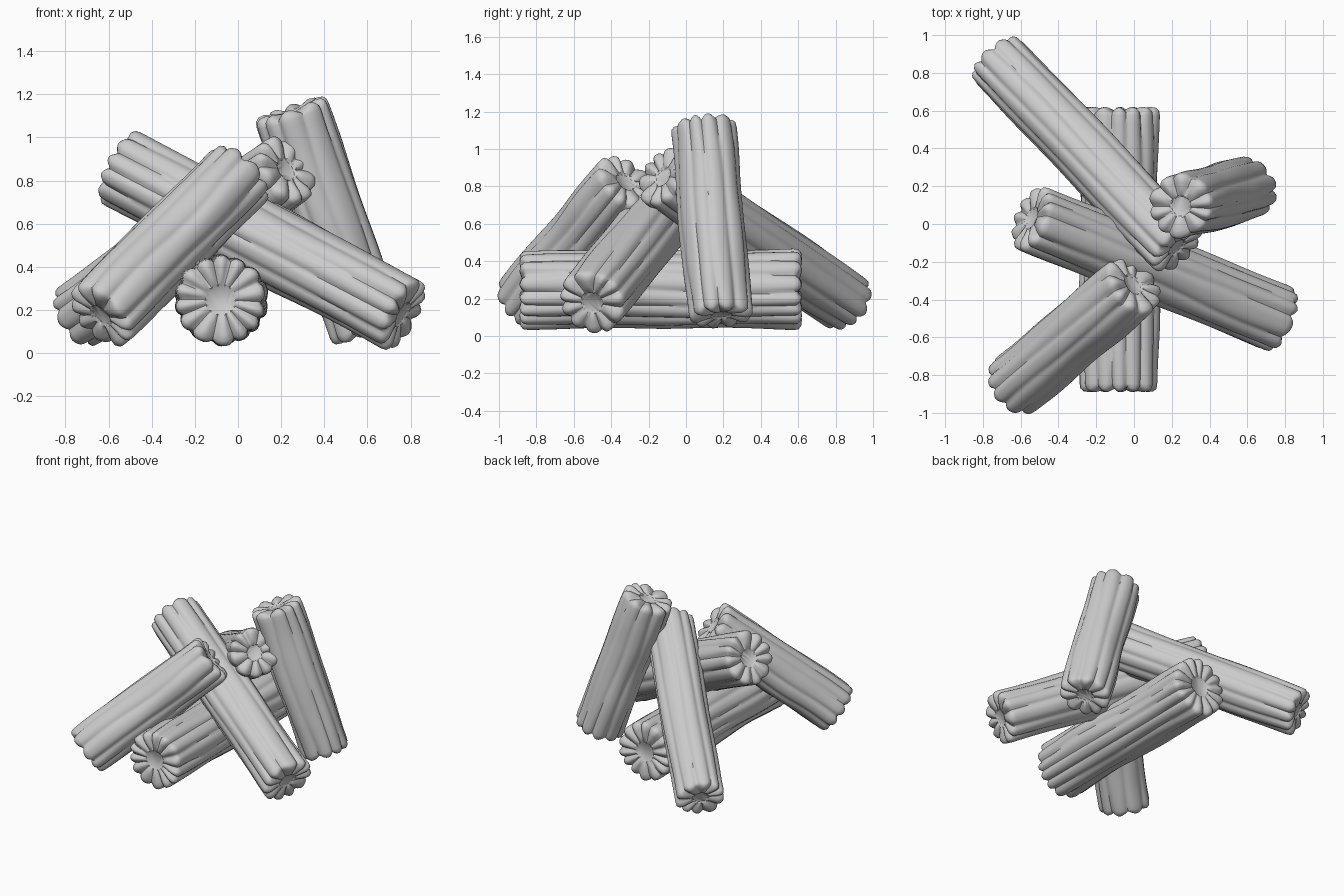
import bpy, bmesh, math, random
from mathutils import Vector, noise

cube = bpy.data.objects.get("Cube")
if cube:
    bpy.data.objects.remove(cube, do_unlink=True)

random.seed(4)
SIDES, RINGS = 96, 30

wood = bpy.data.materials.new("grey_wood")
wood.use_nodes = True
GREY = (0.6, 0.6, 0.6, 1)
wood.diffuse_color = GREY
wood.node_tree.nodes["Principled BSDF"].inputs["Base Color"].default_value = GREY


def make_log(name, start, end, radius, lobes):
    """Fluted log between two end centres, with pleated, slightly dished caps."""
    start, end = Vector(start), Vector(end)
    axis = end - start
    length = axis.length
    seed = random.uniform(0, 50)

    def crease(angle, t):
        # 0 on a lobe's crown, 1 in the valley between lobes
        warp = 0.35 * math.sin(2 * angle + seed) + 0.3 * math.sin(3 * angle - seed)
        warp += 0.6 * noise.noise(Vector((math.cos(angle), math.sin(angle), t * 2 + seed)))
        return 1 - abs(math.sin(lobes * angle / 2 + warp))

    def point(angle, t, scale, z):
        c, s = math.cos(angle), math.sin(angle)
        fold = crease(angle, t)
        edge = abs(2 * t - 1) ** 4
        bump = 0.09 * noise.noise(Vector((c * 1.2, s * 1.2, t * 2.5 + seed)))
        depth = (0.07 + 0.05 * edge) * fold ** 1.5
        r = radius * scale * (1.0 + bump - depth)
        return Vector((r * c, r * s, z)), fold

    # Rows of (position along, radius scale, inset from the end, pleat depth)
    cap = [(0.30, 0.030, 0.0), (0.36, 0.016, 0.006), (0.55, 0.008, 0.018),
           (0.75, 0.0, 0.026), (0.90, 0.004, 0.026), (0.98, 0.018, 0.016)]
    rows = [(0, s, inset, pleat) for s, inset, pleat in cap]
    for i in range(RINGS + 1):
        t = i / RINGS
        rows.append((t, 1.0, 0.045 * (1 - 2 * t), 0))
    rows += [(1, s, -inset, -pleat) for s, inset, pleat in reversed(cap)]

    bm = bmesh.new()
    loops = []
    for t, scale, inset, pleat in rows:
        loop = []
        for k in range(SIDES):
            co, fold = point(math.tau * k / SIDES, t, scale, t * length + inset)
            co.z += pleat * fold
            loop.append(bm.verts.new(co))
        loops.append(loop)
    for a, b in zip(loops, loops[1:]):
        for k in range(SIDES):
            n = (k + 1) % SIDES
            bm.faces.new((a[k], a[n], b[n], b[k]))
    # Flat heartwood discs close both ends
    bm.faces.new(loops[0][::-1])
    bm.faces.new(loops[-1])
    for f in bm.faces:
        f.smooth = True

    mesh = bpy.data.meshes.new(name)
    bm.to_mesh(mesh)
    bm.free()
    mesh.materials.append(wood)
    log = bpy.data.objects.new(name, mesh)
    bpy.context.collection.objects.link(log)
    log.location = start
    log.rotation_mode = 'QUATERNION'
    log.rotation_quaternion = axis.to_track_quat('Z', 'Y')
    bpy.ops.object.select_all(action='DESELECT')
    log.select_set(True)
    bpy.context.view_layer.objects.active = log
    bpy.ops.object.shade_smooth_by_angle(angle=math.radians(50))


# One log flat on the ground, four leaning over it
make_log("lying_log", (-0.08, -0.89, 0.25), (-0.08, 0.62, 0.25), 0.21, 14)
make_log("front_right_log", (-0.65, -0.87, 0.16), (0.01, -0.31, 0.84), 0.18, 10)
make_log("front_left_log", (0.78, -0.51, 0.17), (-0.56, 0.04, 0.87), 0.185, 11)
make_log("back_right_log", (-0.74, 0.88, 0.17), (0.24, -0.14, 0.86), 0.17, 10)
make_log("back_left_log", (0.60, 0.19, 0.09), (0.24, 0.09, 1.14), 0.175, 10)
